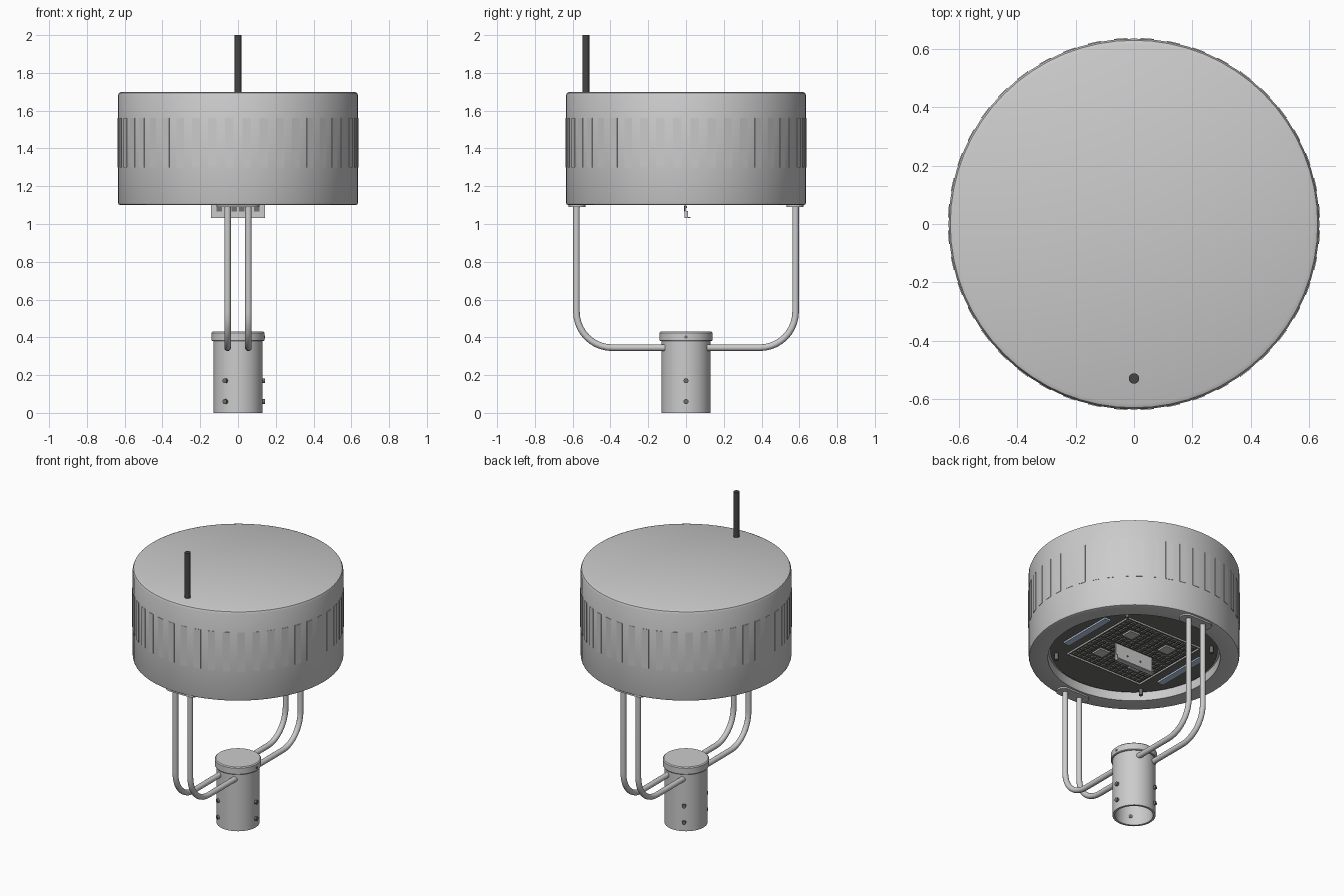
import bpy, bmesh, math
from mathutils import Matrix, Vector

if "Cube" in bpy.data.objects:
    bpy.data.objects.remove(bpy.data.objects["Cube"])


def material(name, rgb):
    m = bpy.data.materials.new(name)
    m.diffuse_color = (*rgb, 1)
    m.use_nodes = True
    m.node_tree.nodes["Principled BSDF"].inputs["Base Color"].default_value = m.diffuse_color
    return m


DARK = material("dark", (0.06, 0.06, 0.06))
PLATE = material("plate_grey", (0.16, 0.16, 0.15))
BLUE = material("pale_blue", (0.5, 0.62, 0.8))


def finish(name, bm, mat=None, smooth=True):
    bmesh.ops.recalc_face_normals(bm, faces=bm.faces[:])
    me = bpy.data.meshes.new(name)
    bm.to_mesh(me)
    bm.free()
    ob = bpy.data.objects.new(name, me)
    bpy.context.collection.objects.link(ob)
    if mat:
        me.materials.append(mat)
    if smooth:
        bpy.ops.object.select_all(action='DESELECT')
        ob.select_set(True)
        bpy.context.view_layer.objects.active = ob
        bpy.ops.object.shade_smooth_by_angle(angle=math.radians(35))
    return ob


def lathe(name, profile, sides, mat=None):
    """Revolve (radius, z) points around the z axis."""
    bm = bmesh.new()
    vs = [bm.verts.new((r, 0, z)) for r, z in profile]
    es = [bm.edges.new(p) for p in zip(vs, vs[1:])]
    bmesh.ops.spin(bm, geom=vs + es, cent=(0, 0, 0), axis=(0, 0, 1),
                   angle=2 * math.pi, steps=sides, use_merge=True)
    bmesh.ops.remove_doubles(bm, verts=bm.verts[:], dist=1e-5)
    return finish(name, bm, mat)


def add_box(bm, c, size, turn=0):
    m = Matrix.Rotation(turn, 4, 'Z') @ Matrix.Translation(c) @ Matrix.Diagonal((*size, 1))
    bmesh.ops.create_cube(bm, size=1, matrix=m)


def add_cyl(bm, c, r, h, axis=(0, 0, 1), sides=16):
    rot = Vector(axis).to_track_quat('Z', 'Y').to_matrix().to_4x4()
    bmesh.ops.create_cone(bm, cap_ends=True, segments=sides, radius1=r, radius2=r,
                          depth=h, matrix=Matrix.Translation(c) @ rot)


# Drum housing with rounded rims and a recess underneath
R = 0.636
lathe("drum_housing", [(0, 1.7), (R - 0.02, 1.7), (R - 0.006, 1.694), (R, 1.68),
                       (R, 1.115), (R - 0.004, 1.104), (R - 0.015, 1.1),
                       (0.52, 1.1), (0.52, 1.16), (0, 1.16)], 64)

# Shallow vertical louvres around the drum
bm = bmesh.new()
for i in range(44):
    add_box(bm, (R - 0.003, 0, 1.43), (0.01, 0.045, 0.26), (i + 0.5) * math.tau / 44)
finish("drum_louvres", bm, smooth=False)

# Dark plate closing the recess
bm = bmesh.new()
add_cyl(bm, (0, 0, 1.156), 0.505, 0.012, sides=64)
finish("recess_plate", bm, PLATE)

# Four lens modules: raised cells around a pale centre square
cells, centres = bmesh.new(), bmesh.new()
for mx in (-0.14, 0.14):
    for my in (-0.14, 0.14):
        for i in range(-3, 4):
            for j in range(-3, 4):
                if max(abs(i), abs(j)) > 1:
                    add_box(cells, (mx + i * 0.037, my + j * 0.037, 1.146), (0.026, 0.026, 0.012))
        add_box(centres, (mx, my, 1.146), (0.075, 0.075, 0.012))
finish("lens_cells", cells, PLATE, False)
finish("module_centres", centres, None, False)

# Thin border around the modules
bm = bmesh.new()
for k in range(4):
    add_box(bm, (0.283, 0, 1.146), (0.008, 0.574, 0.012), k * math.pi / 2)
finish("module_border", bm, None, False)

# Two pale light strips
bm = bmesh.new()
for s in (-1, 1):
    add_box(bm, (s * 0.37, 0, 1.146), (0.045, 0.39, 0.014))
finish("light_strips", bm, BLUE, False)

# Latch posts near the recess rim
bm = bmesh.new()
for k in range(4):
    a = math.pi / 4 + k * math.pi / 2
    add_cyl(bm, (0.47 * math.cos(a), 0.47 * math.sin(a), 1.13), 0.012, 0.045)
finish("latch_posts", bm, PLATE)

# Hanging centre bracket: plate, foot, end gussets and small windows
bm = bmesh.new()
add_box(bm, (0, -0.003, 1.093), (0.285, 0.008, 0.125))
add_box(bm, (0, 0.009, 1.034), (0.285, 0.032, 0.007))
for s in (-1, 1):
    add_box(bm, (s * 0.139, 0.002, 1.05), (0.007, 0.016, 0.035))
finish("centre_bracket", bm, None, False)
bm = bmesh.new()
for x in (-0.1, -0.02, 0.02, 0.1):
    add_box(bm, (x, -0.008, 1.08), (0.03, 0.004, 0.03))
for x in (-0.05, 0.05):
    add_cyl(bm, (x, 0.002, 1.09), 0.006, 0.006, (0, 1, 0))
finish("bracket_windows", bm, PLATE, False)

# Four bent support tubes
for sy, side in ((-1, "front"), (1, "back")):
    for sx, hand in ((-1, "left"), (1, "right")):
        pts = [(0.58, 1.1)]
        for k in range(11):
            a = -k * math.pi / 20
            pts.append((0.39 + 0.19 * math.cos(a), 0.535 + 0.19 * math.sin(a)))
        pts.append((0.11, 0.345))
        bm = bmesh.new()
        rings = []
        for i, (y, z) in enumerate(pts):
            p, q = pts[max(i - 1, 0)], pts[min(i + 1, len(pts) - 1)]
            t = Vector((q[0] - p[0], q[1] - p[1])).normalized()
            ring = []
            for k in range(16):
                a = k * math.tau / 16
                u, v = 0.0175 * math.cos(a), 0.0175 * math.sin(a)
                ring.append(bm.verts.new((sx * 0.055 + u, sy * (y - t.y * v), z + t.x * v)))
            rings.append(ring)
        for r1, r2 in zip(rings, rings[1:]):
            for k in range(16):
                n = (k + 1) % 16
                bm.faces.new((r1[k], r1[n], r2[n], r2[k]))
        bm.faces.new(rings[0])
        bm.faces.new(rings[-1])
        finish(f"support_tube_{side}_{hand}", bm)

# Rounded mounting pads under the drum
for sy, side in ((-1, "front"), (1, "back")):
    bm = bmesh.new()
    outline = []
    for k in range(24):
        a = (k + 0.5) * math.tau / 24
        outline.append(bm.verts.new((math.copysign(0.07, math.cos(a)) + 0.045 * math.cos(a),
                                     sy * 0.577 + 0.045 * math.sin(a), 1.09)))
    f = bm.faces.new(outline)
    ext = bmesh.ops.extrude_face_region(bm, geom=[f])
    bmesh.ops.translate(bm, vec=(0, 0, 0.011),
                        verts=[v for v in ext["geom"] if isinstance(v, bmesh.types.BMVert)])
    finish(f"mounting_pad_{side}", bm)

# Hollow pole sleeve and its cap
lathe("pole_sleeve", [(0.13, 0.39), (0.13, 0), (0.115, 0), (0.115, 0.38), (0, 0.38)], 48)
lathe("sleeve_cap", [(0, 0.43), (0.134, 0.43), (0.14, 0.424), (0.14, 0.384),
                     (0.137, 0.38), (0.12, 0.38)], 48)

# Set screws: three columns of two on the sleeve, one on the cap
bm = bmesh.new()
spots = [(k * math.tau / 3, z, 0.127) for k in range(3) for z in (0.06, 0.17)]
for a, z, r in spots + [(0, 0.402, 0.136)]:
    d = Vector((math.cos(a), math.sin(a), 0))
    add_cyl(bm, d * r + Vector((0, 0, z)), 0.013 if z < 0.3 else 0.009, 0.03 if z < 0.3 else 0.012, d)
finish("set_screws", bm, PLATE)

# Rod on top of the drum
bm = bmesh.new()
add_cyl(bm, (0, -0.53, 1.845), 0.018, 0.31, sides=24)
finish("top_rod", bm, DARK)
